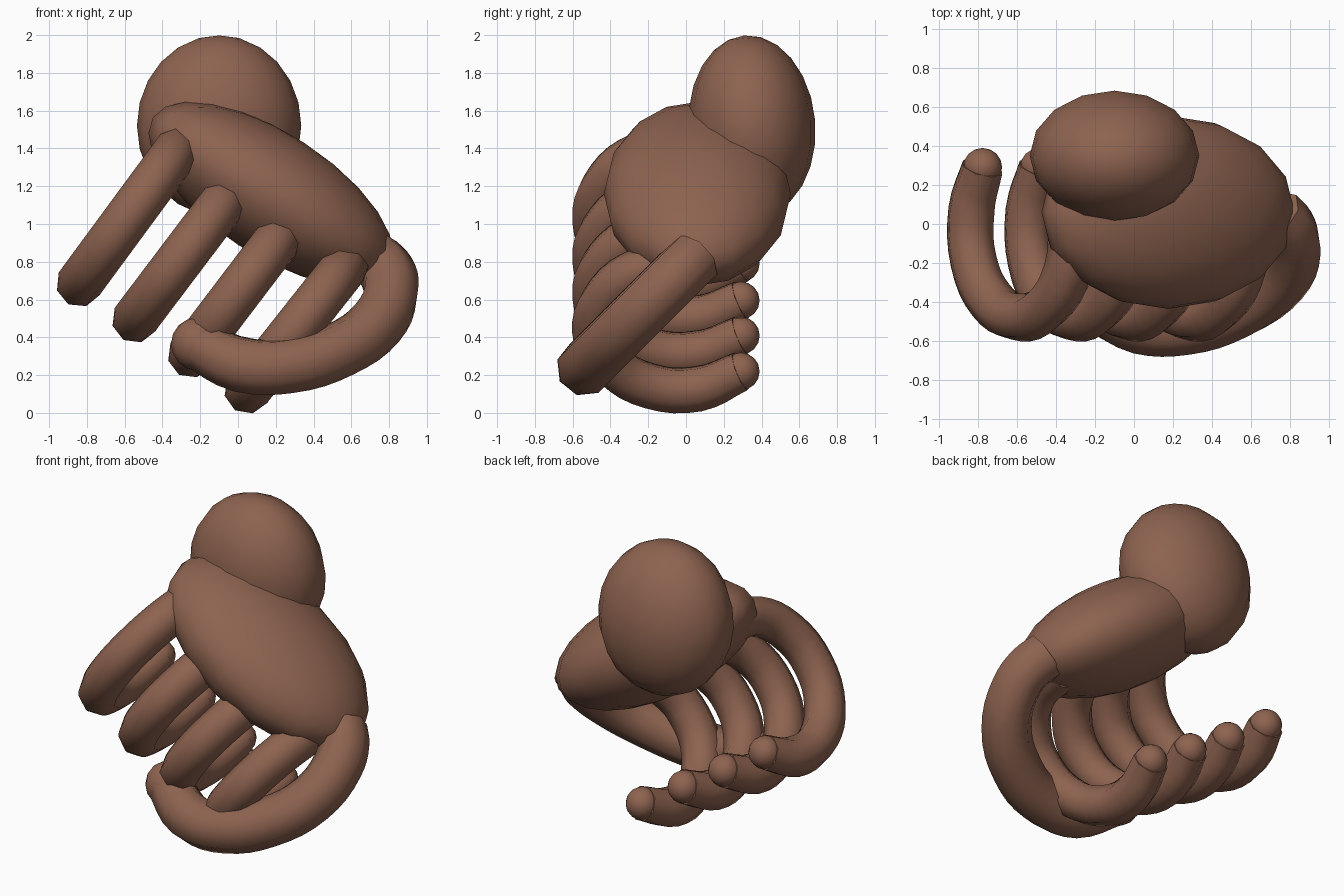
import bpy
from math import sin, cos, asin, pi, radians
from mathutils import Vector

cube = bpy.data.objects.get("Cube")
if cube:
    bpy.data.objects.remove(cube, do_unlink=True)

# Single skin-brown material
brown = bpy.data.materials.new("warm_brown")
brown.use_nodes = True
colour = (0.27, 0.125, 0.08, 1)
brown.diffuse_color = colour
shader = next(n for n in brown.node_tree.nodes if n.type == 'BSDF_PRINCIPLED')
shader.inputs["Base Color"].default_value = colour


def select_only(obj):
    bpy.ops.object.select_all(action='DESELECT')
    obj.select_set(True)
    bpy.context.view_layer.objects.active = obj


def finish(obj, name, angle):
    obj.name = name
    obj.data.materials.append(brown)
    select_only(obj)
    bpy.ops.object.shade_smooth_by_angle(angle=radians(angle))


def ellipsoid(name, centre, radii, tilt=(0, 0, 0), rings=12):
    bpy.ops.mesh.primitive_uv_sphere_add(segments=16, ring_count=rings, radius=1,
                                         location=centre, rotation=tilt)
    obj = bpy.context.object
    obj.scale = radii
    finish(obj, name, 80)


def tube(name, points, radius):
    """Eight-sided capped tube along a smooth path, slightly narrower at its end."""
    curve = bpy.data.curves.new(name, 'CURVE')
    curve.dimensions = '3D'
    curve.bevel_depth = radius
    curve.bevel_resolution = 2
    curve.use_fill_caps = True
    curve.resolution_u = 4
    spline = curve.splines.new('BEZIER')
    spline.bezier_points.add(len(points) - 1)
    for p, co in zip(spline.bezier_points, points):
        p.co = co
        p.handle_left_type = p.handle_right_type = 'AUTO'
    spline.bezier_points[-1].radius = 0.88
    obj = bpy.data.objects.new(name, curve)
    bpy.context.collection.objects.link(obj)
    select_only(obj)
    bpy.ops.object.convert(target='MESH')
    finish(bpy.context.object, name, 55)


# Wrist and palm
ellipsoid("wrist", (-0.1, 0.35, 1.52), (0.435, 0.335, 0.48), (radians(5), 0, 0))
ellipsoid("palm", (0.175, 0.06, 1.16), (0.745, 0.495, 0.322), (0, radians(33), 0))

# Four curled fingers: arcs between a knuckle and a lowest point in x, z
fingers = {
    "index_finger": ((-0.31, 1.405), (-0.84, 0.685)),
    "middle_finger": ((-0.035, 1.17), (-0.545, 0.495)),
    "ring_finger": ((0.255, 0.975), (-0.25, 0.31)),
    "little_finger": ((0.58, 0.79), (0.05, 0.12)),
}
depth, middle_y, tip_y = 0.45, -0.03, 0.29
start, end = -0.1, pi + asin((tip_y - middle_y) / depth)
for name, ((top_x, top_z), (low_x, low_z)) in fingers.items():
    top, low = Vector((top_x, middle_y, top_z)), Vector((low_x, middle_y, low_z))
    centre, half = (top + low) / 2, (low - top) / 2
    path = []
    for i in range(8):
        a = start + (end - start) * i / 7
        path.append(centre - half * cos(a) - Vector((0, depth * sin(a), 0)))
    path[-1].x -= 0.015
    tube(name, path, 0.124)
    ellipsoid(name + "_tip", path[-1], (0.1, 0.1, 0.1), rings=8)

# Thumb sweeping across the front in a slanted plane
outline = [(0.72, 0.82), (0.785, 0.75), (0.81, 0.65), (0.74, 0.48), (0.53, 0.33),
           (0.27, 0.25), (0.02, 0.255), (-0.215, 0.365)]
path = [(x, z - 0.775, z) for x, z in outline]
tube("thumb", path, 0.152)
ellipsoid("thumb_tip", path[-1], (0.14, 0.14, 0.14), rings=8)
